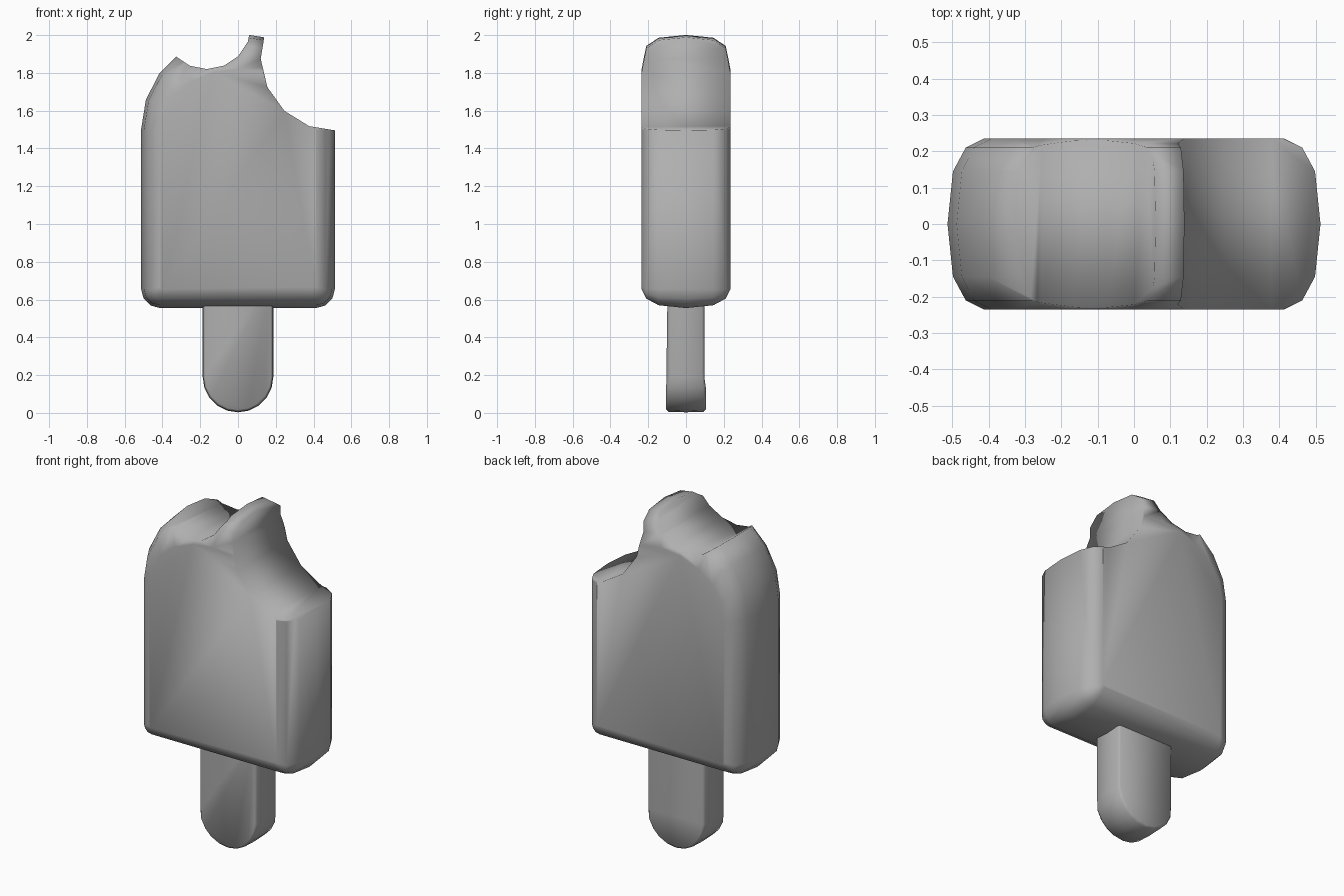
import bpy, bmesh
from math import sin, cos, radians

if "Cube" in bpy.data.objects:
    bpy.data.objects.remove(bpy.data.objects["Cube"])


def loft(name, outline, layers):
    """Skin matching front outlines; layers = (y, inset) from front to back."""
    bm = bmesh.new()
    rings = [[bm.verts.new((x, y, z)) for x, z in outline(d)] for y, d in layers]
    n = len(rings[0])
    for a, b in zip(rings, rings[1:]):
        for i in range(n):
            j = (i + 1) % n
            bm.faces.new((a[i], a[j], b[j], b[i]))
    bm.faces.new(rings[0][::-1])
    bm.faces.new(rings[-1])
    bmesh.ops.recalc_face_normals(bm, faces=bm.faces)
    me = bpy.data.meshes.new(name)
    bm.to_mesh(me)
    bm.free()
    ob = bpy.data.objects.new(name, me)
    bpy.context.collection.objects.link(ob)
    return ob


def arc(cx, cz, rx, rz, a0, a1, steps):
    return [(cx + rx * cos(radians(a0 + (a1 - a0) * i / steps)),
             cz + rz * sin(radians(a0 + (a1 - a0) * i / steps)))
            for i in range(steps + 1)]


def activate(ob):
    bpy.ops.object.select_all(action='DESELECT')
    ob.select_set(True)
    bpy.context.view_layer.objects.active = ob


# Ice body outline: arched top, rounded bottom corners
def ice_outline(d):
    w, low = 0.513 - d, 0.555 + d
    r = max(0.1 - d, 0.012)
    top_r = 0.51 - d - 90 * d ** 3
    return (arc(0, 1.5, w, top_r, 0, 180, 10)
            + arc(-w + r, low + r, r, r, 180, 270, 3)
            + arc(w - r, low + r, r, r, 270, 360, 3))


# Stick outline: straight sides, round end
def stick_outline(d):
    w = 0.187 - d
    return [(w, 0.7), (-w, 0.7)] + arc(0, 0.19, w, w, 180, 360, 10)


half = [(-0.235, 0.1), (-0.21, 0.05), (-0.145, 0.015)]
layers = half + [(0, 0)] + [(-y, d) for y, d in reversed(half)]
body = loft("ice_body", ice_outline, layers)

stick = loft("stick", stick_outline,
             [(-0.097, 0.014), (-0.085, 0.003), (0, 0), (0.085, 0.003), (0.097, 0.014)])
# Slight swelling toward the round end of the stick
for v in stick.data.vertices:
    if v.co.z < 0.16:
        v.co.y *= 1.08

# Bites taken from the top and the right shoulder
for cx, cz, r, turn in ((0.515, 1.888, 0.395, 2), (-0.165, 2.055, 0.235, 0)):
    ring = arc(cx, cz, r, r, turn, turn + 360, 16)[:-1]
    bite = loft("bite_cutter", lambda d: ring, [(-0.5, 0), (0.5, 0)])
    bite.hide_render = True
    activate(body)
    mod = body.modifiers.new("bite", 'BOOLEAN')
    mod.operation = 'DIFFERENCE'
    mod.solver = 'EXACT'
    mod.object = bite
    bpy.ops.object.modifier_apply(modifier=mod.name)
    bpy.data.objects.remove(bite)

# Darker grey and soft shading across the bite rims
grey = bpy.data.materials.new("dark_grey")
grey.diffuse_color = (0.43, 0.43, 0.43, 1)
grey.use_nodes = True
grey.node_tree.nodes["Principled BSDF"].inputs["Base Color"].default_value = grey.diffuse_color
for ob, angle in ((body, 100), (stick, 62)):
    ob.data.materials.clear()
    ob.data.materials.append(grey)
    activate(ob)
    bpy.ops.object.shade_smooth_by_angle(angle=radians(angle))
